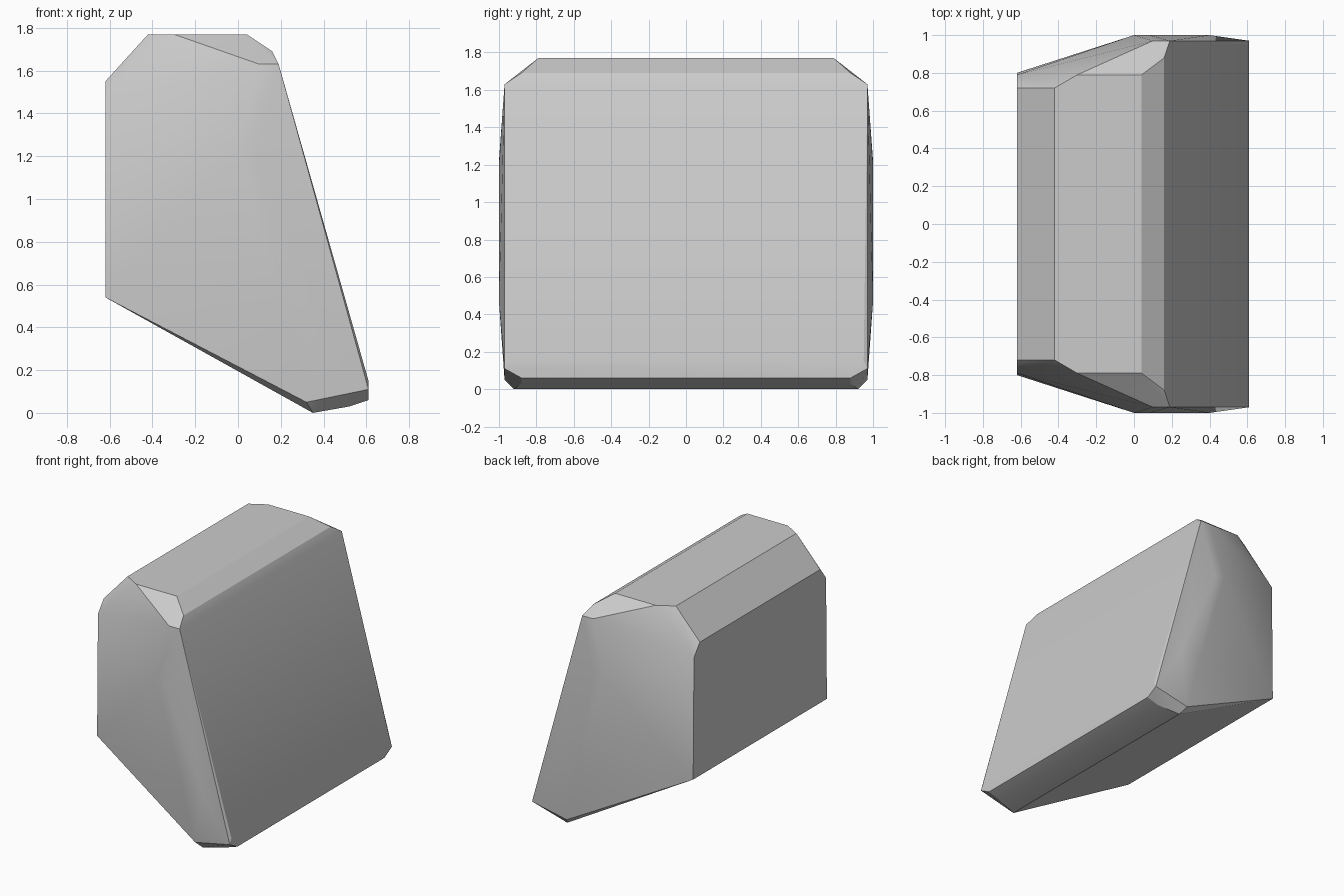
import bpy, bmesh, math

cube = bpy.data.objects.get("Cube")
if cube:
    bpy.data.objects.remove(cube, do_unlink=True)

grey = bpy.data.materials.new("light_grey")
grey.use_nodes = True
colour = (0.6, 0.6, 0.6, 1)
grey.diffuse_color = colour
grey.node_tree.nodes["Principled BSDF"].inputs["Base Color"].default_value = colour

# Corners of one half as (x, half width, z); each is mirrored across y
rear_edge = [(-0.62, 0.80, 0.54), (-0.62, 0.79, 1.46), (-0.62, 0.72, 1.55)]
top_edge = [(-0.42, 0.72, 1.77), (-0.30, 0.79, 1.77), (0.04, 0.79, 1.77)]
top_bevel = [(0.16, 0.88, 1.69), (0.19, 0.97, 1.63), (0.10, 0.97, 1.63)]
end_bulge = [(0.0, 1.0, 1.22), (0.08, 1.0, 1.2), (0.40, 1.0, 0.47), (0.22, 1.0, 0.47)]
foot = [(0.61, 0.95, 0.15), (0.61, 0.97, 0.11), (0.61, 0.88, 0.06),
        (0.52, 0.88, 0.03), (0.35, 0.92, 0.0), (0.32, 0.97, 0.05)]

# Wedge body: hull over the mirrored corners
bm = bmesh.new()
for x, w, z in rear_edge + top_edge + top_bevel + end_bulge + foot:
    for side in (-1, 1):
        bm.verts.new((x, side * w, z))
bmesh.ops.convex_hull(bm, input=bm.verts[:])
loose = [v for v in bm.verts if not v.link_faces]
bmesh.ops.delete(bm, geom=loose, context='VERTS')
bmesh.ops.dissolve_limit(bm, angle_limit=math.radians(0.5),
                         verts=bm.verts[:], edges=bm.edges[:])
bmesh.ops.recalc_face_normals(bm, faces=bm.faces[:])

mesh = bpy.data.meshes.new("wedge_body")
bm.to_mesh(mesh)
bm.free()
mesh.materials.append(grey)
body = bpy.data.objects.new("wedge_body", mesh)
bpy.context.collection.objects.link(body)

# Soft shading over shallow facets, crisp main edges
bpy.ops.object.select_all(action='DESELECT')
body.select_set(True)
bpy.context.view_layer.objects.active = body
bpy.ops.object.shade_smooth_by_angle(angle=math.radians(25))
